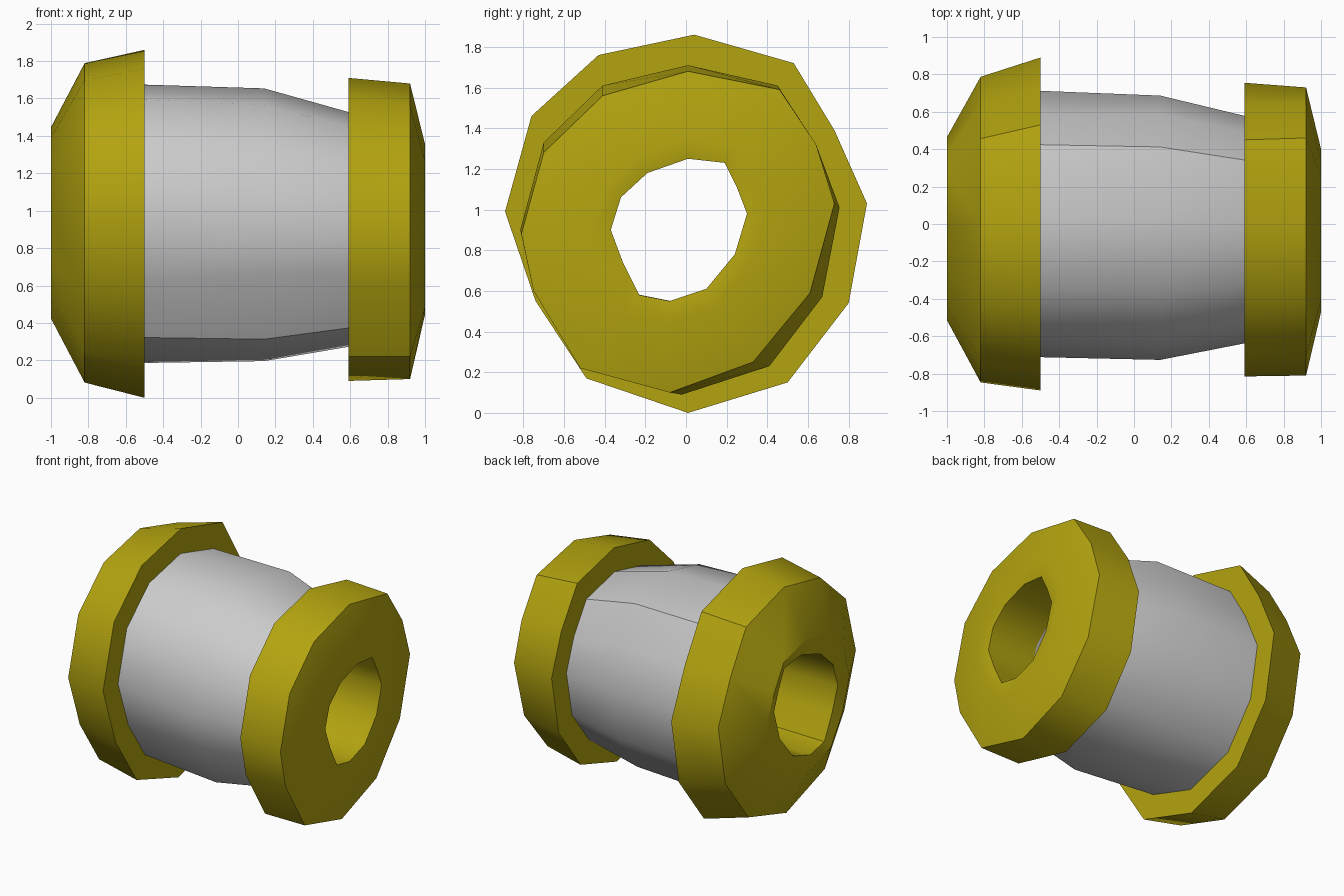
import bpy, bmesh, math

if "Cube" in bpy.data.objects:
    bpy.data.objects.remove(bpy.data.objects["Cube"])

# Hand-shaped twelve-sided outlines as (y, z), clockwise from the top
BIG = [(.04, 1.86), (.53, 1.72), (.73, 1.39), (.89, 1.03), (.80, .54), (.50, .15),
       (.01, 0), (-.49, .17), (-.74, .55), (-.89, .99), (-.76, 1.46), (-.43, 1.76)]
SMALL = [(.01, 1.71), (.45, 1.61), (.64, 1.32), (.755, 1.01), (.67, .57), (.41, .23),
         (-.02, .09), (-.52, .22), (-.75, .60), (-.815, .90), (-.70, 1.33), (-.41, 1.61)]
FACE = [(.01, 1.68), (.46, 1.59), (.64, 1.32), (.73, 1.03), (.61, .59), (.33, .25),
        (-.08, .10), (-.52, .22), (-.75, .60), (-.81, .88), (-.70, 1.28), (-.41, 1.56)]
HOLE = [(.01, 1.25), (.19, 1.23), (.25, 1.11), (.30, .98), (.24, .78), (.10, .61),
        (-.08, .55), (-.23, .58), (-.31, .74), (-.37, .90), (-.32, 1.06), (-.19, 1.18)]


def ring(x, outline, scale=1.0, centre=None):
    """Outline scaled about its middle and optionally moved to a new centre."""
    ys, zs = zip(*outline)
    my, mz = (min(ys) + max(ys)) / 2, (min(zs) + max(zs)) / 2
    cy, cz = centre or (my, mz)
    return [(x, cy + (y - my) * scale, cz + (z - mz) * scale) for y, z in outline]


def tube(name, rings, material=None):
    """Skin a closed loop of rings into a hollow solid."""
    bm = bmesh.new()
    loops = [[bm.verts.new(p) for p in r] for r in rings]
    n = len(loops[0])
    for a, b in zip(loops, loops[1:] + loops[:1]):
        for i in range(n):
            j = (i + 1) % n
            bm.faces.new((a[i], a[j], b[j], b[i]))
    bmesh.ops.recalc_face_normals(bm, faces=bm.faces)
    mesh = bpy.data.meshes.new(name)
    bm.to_mesh(mesh)
    bm.free()
    obj = bpy.data.objects.new(name, mesh)
    bpy.context.collection.objects.link(obj)
    if material:
        mesh.materials.append(material)
    bpy.ops.object.select_all(action='DESELECT')
    obj.select_set(True)
    bpy.context.view_layer.objects.active = obj
    bpy.ops.object.shade_smooth_by_angle(angle=math.radians(40))
    return obj


gold = bpy.data.materials.new("gold")
gold.diffuse_color = (0.45, 0.37, 0.005, 1)
gold.use_nodes = True
gold.node_tree.nodes["Principled BSDF"].inputs["Base Color"].default_value = gold.diffuse_color

LEFT = (-.025, .935)

# Barrel with a bore through it
tube("barrel", [
    ring(-.50, BIG, .80), ring(.14, SMALL, .90, (-.02, .925)), ring(.59, SMALL, .775),
    ring(.59, HOLE, 1.03), ring(-.50, HOLE, 1.1, LEFT)])

# Wide flared cap on the left
tube("left_cap", [
    ring(-.50, BIG), ring(-.82, BIG, .918, (-.03, .935)), ring(-1, BIG, .55, LEFT),
    ring(-.98, HOLE, 1.13, LEFT), ring(-.50, HOLE, 1.1, LEFT)], gold)

# Narrower cap on the right
tube("right_cap", [
    ring(.59, SMALL), ring(.92, FACE), ring(1, HOLE, 1.3),
    ring(.985, HOLE), ring(.59, HOLE, 1.03)], gold)
